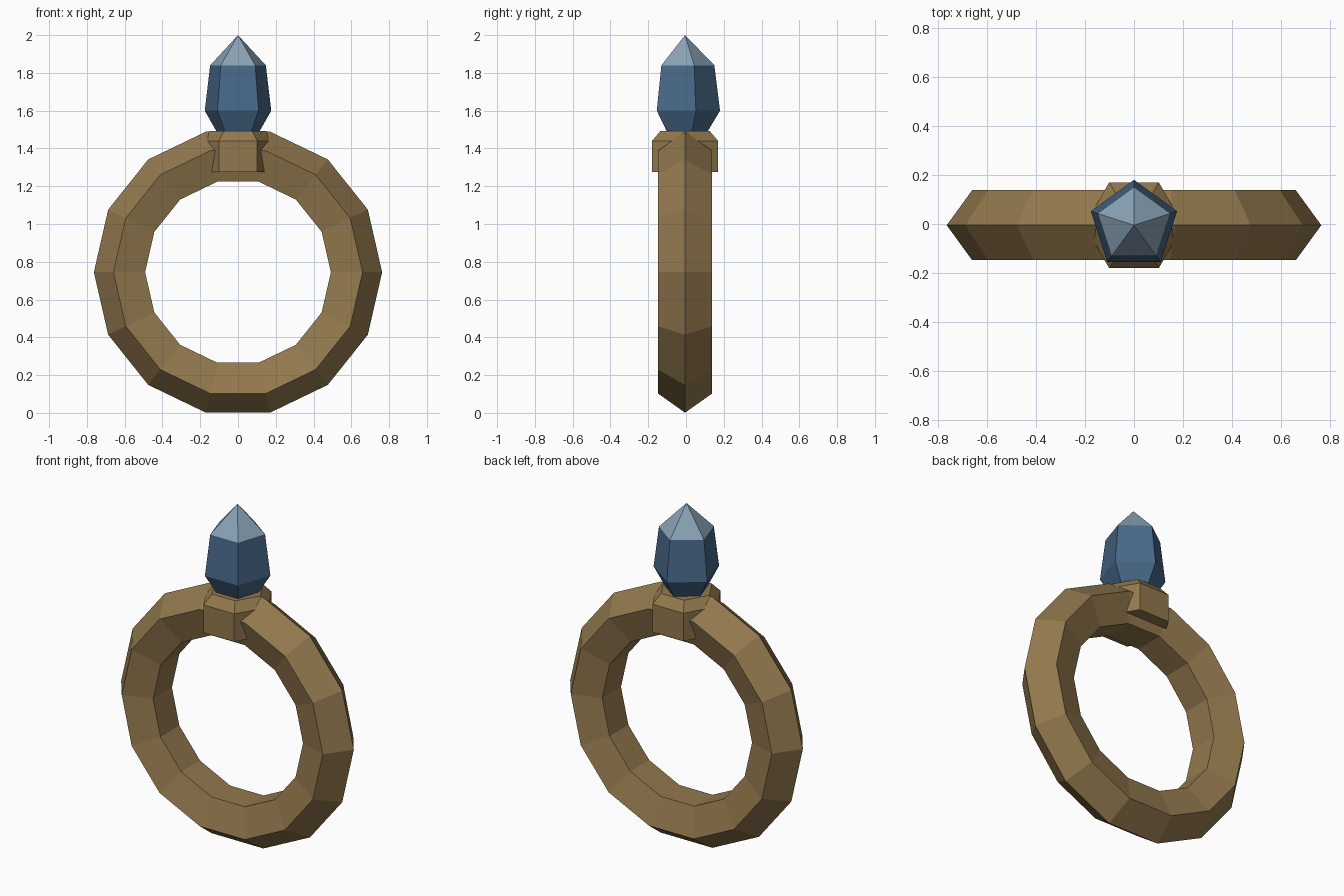
import bpy, bmesh, math

if "Cube" in bpy.data.objects:
    bpy.data.objects.remove(bpy.data.objects["Cube"])

Y0 = -0.005  # small offset so the whole model is centred in y


def material(name, rgb):
    m = bpy.data.materials.new(name)
    m.diffuse_color = (*rgb, 1)
    m.use_nodes = True
    m.node_tree.nodes["Principled BSDF"].inputs["Base Color"].default_value = m.diffuse_color
    return m


def lathe(name, sides, profile, start, mats, mat_of_ring=lambda i: 0):
    """Low-poly solid of revolution about z; a radius of 0 makes a point."""
    bm = bmesh.new()
    rings = []
    for r, z in profile:
        if r == 0:
            rings.append([bm.verts.new((0, Y0, z))] * sides)
        else:
            angles = [start + 2 * math.pi * k / sides for k in range(sides)]
            rings.append([bm.verts.new((r * math.cos(a), Y0 + r * math.sin(a), z)) for a in angles])
    for i, (low, high) in enumerate(zip(rings, rings[1:])):
        for k in range(sides):
            n = (k + 1) % sides
            corners = dict.fromkeys((low[k], low[n], high[n], high[k]))
            bm.faces.new(list(corners)).material_index = mat_of_ring(i)
    for ring in (rings[0], rings[-1]):
        if len(set(ring)) > 2:
            bm.faces.new(ring)
    bmesh.ops.recalc_face_normals(bm, faces=bm.faces)
    me = bpy.data.meshes.new(name)
    bm.to_mesh(me)
    bm.free()
    for m in mats:
        me.materials.append(m)
    ob = bpy.data.objects.new(name, me)
    bpy.context.collection.objects.link(ob)
    return ob


gold = material("gold", (0.29, 0.19, 0.075))
blue = material("gem_blue", (0.065, 0.14, 0.25))
pale = material("gem_pale", (0.25, 0.36, 0.46))

# Band: torus with 14 segments and a five-sided section, ridge outward
bpy.ops.mesh.primitive_torus_add(
    major_segments=14, minor_segments=5, major_radius=0.613, minor_radius=0.150,
    location=(0, Y0, 0.745), rotation=(math.pi / 2, 0, 0))
band = bpy.context.object
band.name = "band"
band.data.materials.append(gold)

# Setting: chamfered hexagonal block sunk into the band
lathe("setting", 6, [(0.202, 1.275), (0.202, 1.44), (0.15, 1.493)], 0, [gold])

# Gem: five-sided crystal with a paler pointed crown
lathe("gem", 5, [(0.09, 1.44), (0.185, 1.60), (0.155, 1.84), (0, 2.0)],
      math.pi / 2, [blue, pale], lambda i: 1 if i == 2 else 0)
